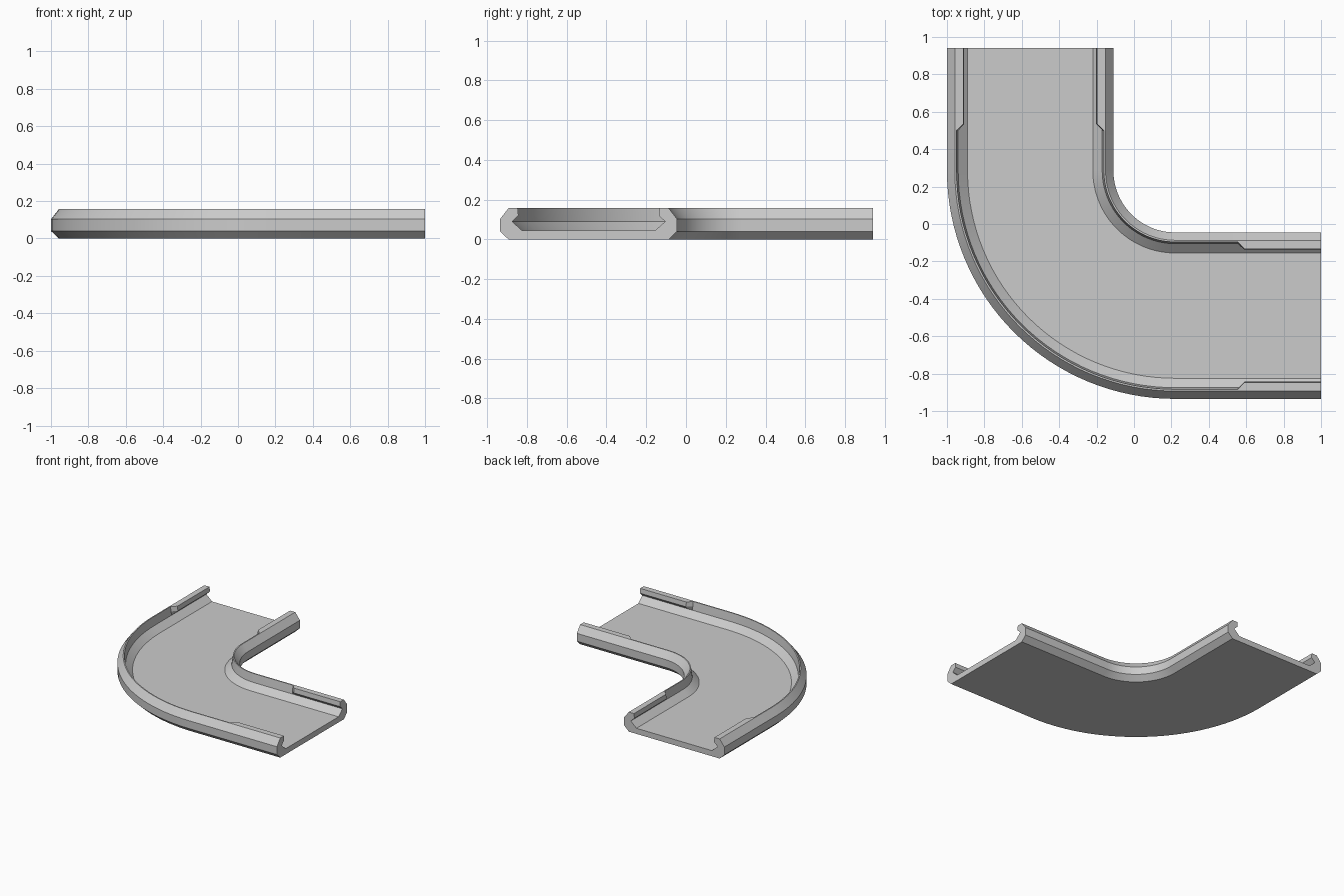
import bpy
import bmesh
from math import cos, sin, pi, radians
from mathutils import Vector

cube = bpy.data.objects.get("Cube")
if cube:
    bpy.data.objects.remove(cube, do_unlink=True)

CENTRE = Vector((0.22, 0.285, 0))
R_OUT = 1.22
WIDTH = 0.89
ARC_STEPS = 32

grey = bpy.data.materials.new("plain grey")
grey.use_nodes = True
colour = (0.6, 0.6, 0.6, 1)
grey.diffuse_color = colour
grey.node_tree.nodes["Principled BSDF"].inputs["Base Color"].default_value = colour


def section(lip):
    """Closed channel profile as (inset, height); lip is the overhang of each rail."""
    rail = [(0.042, 0), (0, 0.04), (0, 0.103), (0.042, 0.157),
            (0.051 + lip * 0.037, 0.157), (0.056 + lip * 0.036, 0.12),
            (0.06, 0.09), (0.11, 0.045)]
    return rail + [(WIDTH - u, z) for u, z in reversed(rail)]


# Stations along the path: angle, straight run past the bend, lip amount
stations = [(pi, run, lip) for run, lip in ((0.657, 1), (0.25, 1), (0.215, 0))]
stations += [(pi + pi / 2 * i / ARC_STEPS, 0, 0) for i in range(ARC_STEPS + 1)]
stations += [(pi * 1.5, run, lip) for run, lip in ((0.335, 0), (0.37, 1), (0.78, 1))]

# Sweep the profile along the bend
bm = bmesh.new()
rings = []
for i, (angle, run, lip) in enumerate(stations):
    outward = Vector((cos(angle), sin(angle), 0))
    along = Vector((0, run, 0)) if i < len(stations) / 2 else Vector((run, 0, 0))
    rings.append([bm.verts.new(CENTRE + along + outward * (R_OUT - u) + Vector((0, 0, z)))
                  for u, z in section(lip)])
for a, b in zip(rings, rings[1:]):
    for j in range(len(a)):
        k = (j + 1) % len(a)
        bm.faces.new((a[j], a[k], b[k], b[j]))

# Flat end caps
bm.faces.new(rings[0])
bm.faces.new(rings[-1])
bmesh.ops.recalc_face_normals(bm, faces=bm.faces)

mesh = bpy.data.meshes.new("curved_channel")
bm.to_mesh(mesh)
bm.free()
mesh.materials.append(grey)
channel = bpy.data.objects.new("curved_channel", mesh)
bpy.context.collection.objects.link(channel)

# Smooth bend with crisp profile edges
bpy.ops.object.select_all(action="DESELECT")
channel.select_set(True)
bpy.context.view_layer.objects.active = channel
bpy.ops.object.shade_smooth_by_angle(angle=radians(25))
